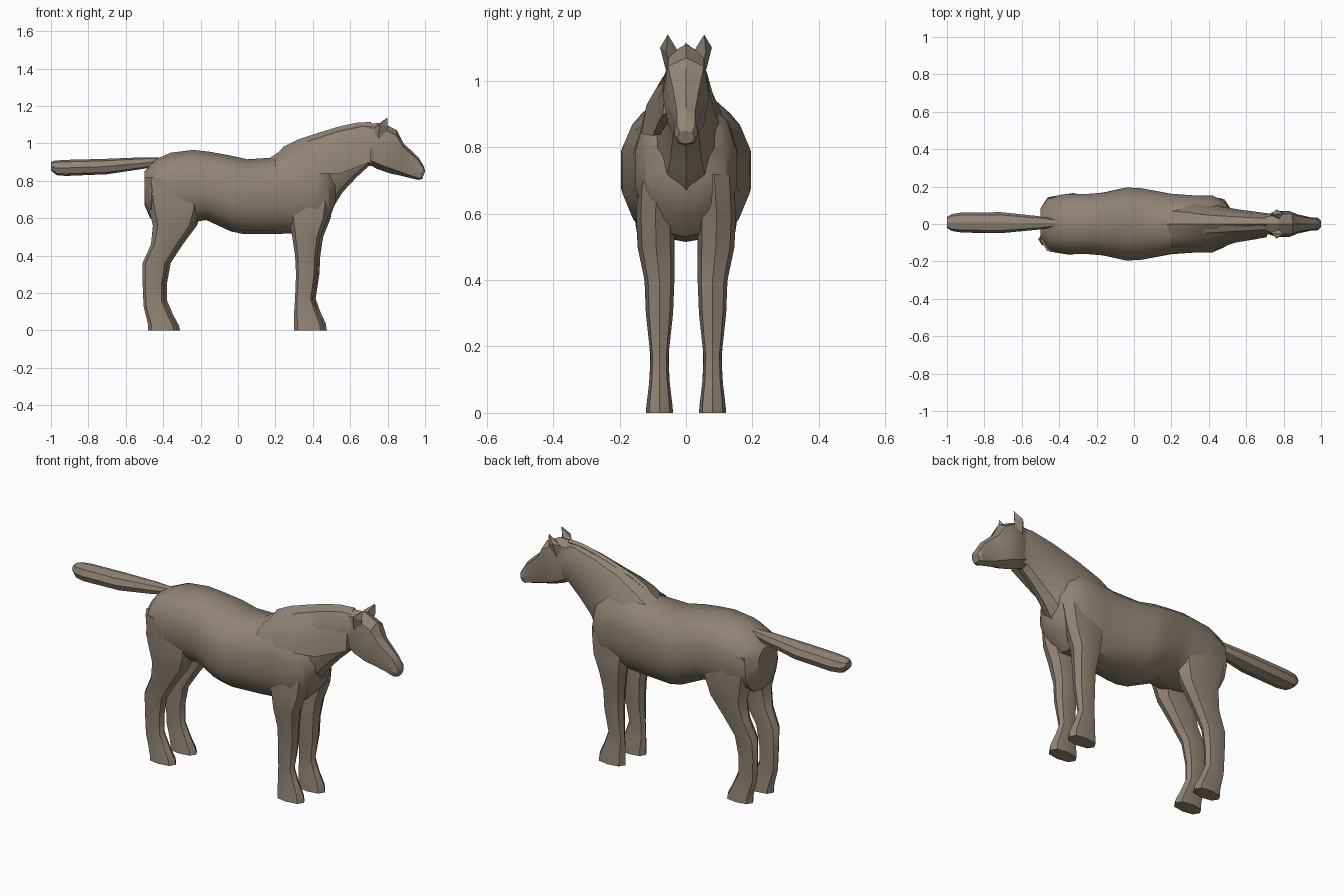
import bpy
import bmesh
from math import cos, sin, pi, radians, copysign
from mathutils import Vector

cube = bpy.data.objects.get("Cube")
if cube:
    bpy.data.objects.remove(cube, do_unlink=True)

COAT_COLOUR = (0.28, 0.23, 0.175, 1.0)
coat = bpy.data.materials.new("warm grey brown coat")
coat.use_nodes = True
coat.diffuse_color = COAT_COLOUR
shader = next(n for n in coat.node_tree.nodes if n.type == 'BSDF_PRINCIPLED')
shader.inputs["Base Color"].default_value = COAT_COLOUR
shader.inputs["Roughness"].default_value = 0.8


def finish(name, bm, angle=32):
    """Turn a bmesh into a coated, smooth-shaded object."""
    bmesh.ops.recalc_face_normals(bm, faces=bm.faces)
    mesh = bpy.data.meshes.new(name)
    bm.to_mesh(mesh)
    bm.free()
    mesh.materials.append(coat)
    obj = bpy.data.objects.new(name, mesh)
    bpy.context.collection.objects.link(obj)
    bpy.ops.object.select_all(action='DESELECT')
    obj.select_set(True)
    bpy.context.view_layer.objects.active = obj
    bpy.ops.object.shade_smooth_by_angle(angle=radians(angle))
    return obj


def bridge(name, rings, angle=32):
    """Skin a row of equal point rings and close both ends."""
    bm = bmesh.new()
    rows = [[bm.verts.new(p) for p in ring] for ring in rings]
    count = len(rows[0])
    for a, b in zip(rows, rows[1:]):
        for i in range(count):
            j = (i + 1) % count
            bm.faces.new((a[i], a[j], b[j], b[i]))
    bm.faces.new(rows[0])
    bm.faces.new(rows[-1])
    return finish(name, bm, angle)


def loft(name, sections, sides=10, fullness=0.85, side=1, shift=0.0, angle=32):
    """Section: first edge x, z; opposite edge x, z; centre y; half width."""
    rings = []
    for x1, z1, x2, z2, y, width in sections:
        first, last = Vector((x1, 0, z1)), Vector((x2, 0, z2))
        middle, half = (first + last) / 2, (first - last) / 2
        ring = []
        for i in range(sides):
            t = 2 * pi * i / sides
            c, s = [copysign(abs(v) ** fullness, v) for v in (cos(t), sin(t))]
            p = middle + half * c
            ring.append((p.x + shift, side * (y + width * s), p.z))
        rings.append(ring)
    return bridge(name, rings, angle)


# Barrel, from rump to chest
loft("body", [
    (-.50, .85, -.50, .67, 0, .085),
    (-.45, .91, -.47, .60, 0, .145),
    (-.36, .95, -.36, .59, 0, .165),
    (-.24, .965, -.24, .58, 0, .165),
    (-.15, .955, -.17, .59, 0, .172),
    (-.04, .935, -.04, .53, 0, .20),
    (.05, .915, .03, .515, 0, .195),
    (.20, .925, .20, .515, 0, .165),
    (.32, .95, .30, .52, 0, .157),
    (.42, .94, .42, .53, 0, .155),
    (.48, .89, .49, .60, 0, .125),
    (.52, .83, .52, .68, 0, .07),
], sides=14)

# Neck, from withers to throat
loft("neck", [
    (.16, .915, .40, .60, 0, .13),
    (.25, .975, .51, .66, 0, .125),
    (.38, 1.035, .56, .74, 0, .092),
    (.53, 1.08, .63, .815, 0, .075),
    (.66, 1.105, .70, .88, 0, .062),
    (.75, 1.10, .78, .87, 0, .05),
], sides=12, fullness=.95)

# Head, from poll to muzzle
loft("head", [
    (.70, 1.105, .69, .895, 0, .045),
    (.77, 1.11, .74, .865, 0, .068),
    (.85, 1.07, .81, .84, 0, .07),
    (.885, 1.0, .86, .83, 0, .052),
    (.965, .925, .92, .815, 0, .036),
    (.995, .875, .965, .805, 0, .035),
    (1.0, .85, .985, .81, 0, .025),
], sides=8, fullness=.75, angle=25)

# Tail, carried straight back
loft("tail", [
    (-.41, .925, -.41, .885, .005, .02),
    (-.52, .925, -.50, .865, .006, .036),
    (-.72, .917, -.70, .835, .007, .056),
    (-.92, .912, -.92, .826, .008, .054),
    (-.98, .908, -.97, .83, .008, .045),
    (-1.0, .90, -1.0, .855, .008, .028),
], sides=8, angle=25)

# Mane, a thick sheet draped over the right side of the neck
MANE = [  # x, crest z, hem z, hem y
    (.20, .93, .875, -.125),
    (.24, .98, .85, -.135),
    (.32, 1.02, .835, -.14),
    (.44, 1.06, .84, -.135),
    (.54, 1.09, .835, -.10),
    (.63, 1.11, .87, -.085),
    (.71, 1.115, .90, -.07),
]
mane_rings = []
for x, crest, hem, y in MANE:
    drop = crest - hem
    mane_rings.append([
        (x, .014, crest - .012), (x, 0, crest),
        (x, y * .52, crest - drop * .22), (x, y * .88, crest - drop * .6),
        (x, y, hem), (x, y + .03, hem + .005),
        (x, y * .3, crest - drop * .6),
    ])
bridge("mane", mane_rings, 38)

FRONT_LEG = [  # front edge, back edge, centre y, half width
    (.50, .72, .25, .70, .085, .06),
    (.48, .60, .275, .58, .092, .058),
    (.44, .50, .29, .50, .09, .056),
    (.425, .40, .305, .40, .08, .045),
    (.42, .30, .31, .30, .08, .041),
    (.40, .17, .305, .17, .08, .027),
    (.425, .10, .30, .10, .08, .03),
    (.455, .035, .30, .03, .08, .038),
    (.46, 0, .30, 0, .08, .041),
]
HIND_LEG = [
    (-.22, .80, -.50, .82, .085, .075),
    (-.20, .65, -.485, .68, .092, .073),
    (-.235, .56, -.455, .56, .095, .056),
    (-.31, .46, -.465, .46, .09, .044),
    (-.375, .36, -.51, .36, .083, .037),
    (-.395, .25, -.51, .25, .08, .031),
    (-.395, .16, -.505, .13, .08, .028),
    (-.36, .08, -.49, .07, .08, .032),
    (-.33, .025, -.48, .025, .08, .039),
    (-.325, 0, -.48, 0, .08, .041),
]

for label, side in (("left", 1), ("right", -1)):
    # Legs, the left pair a touch further forward
    step = .015 if side > 0 else 0
    loft("front_leg_" + label, FRONT_LEG, 8, .8, side, step)
    loft("hind_leg_" + label, HIND_LEG, 8, .8, side, step)

    # Ear, a pointed leaf leaning forward
    bm = bmesh.new()
    base = [bm.verts.new((x, side * y, z)) for x, y, z in (
        (.72, .035, 1.05), (.75, .06, 1.03), (.79, .05, 1.04), (.77, .02, 1.07))]
    waist = [bm.verts.new((x, side * y, z)) for x, y, z in (
        (.735, .05, 1.09), (.76, .078, 1.10), (.80, .06, 1.09), (.775, .03, 1.10))]
    tip = bm.verts.new((.80, side * .055, 1.14))
    bm.faces.new(base)
    for i in range(4):
        j = (i + 1) % 4
        bm.faces.new((base[i], base[j], waist[j], waist[i]))
        bm.faces.new((waist[i], waist[j], tip))
    finish("ear_" + label, bm, 20)
